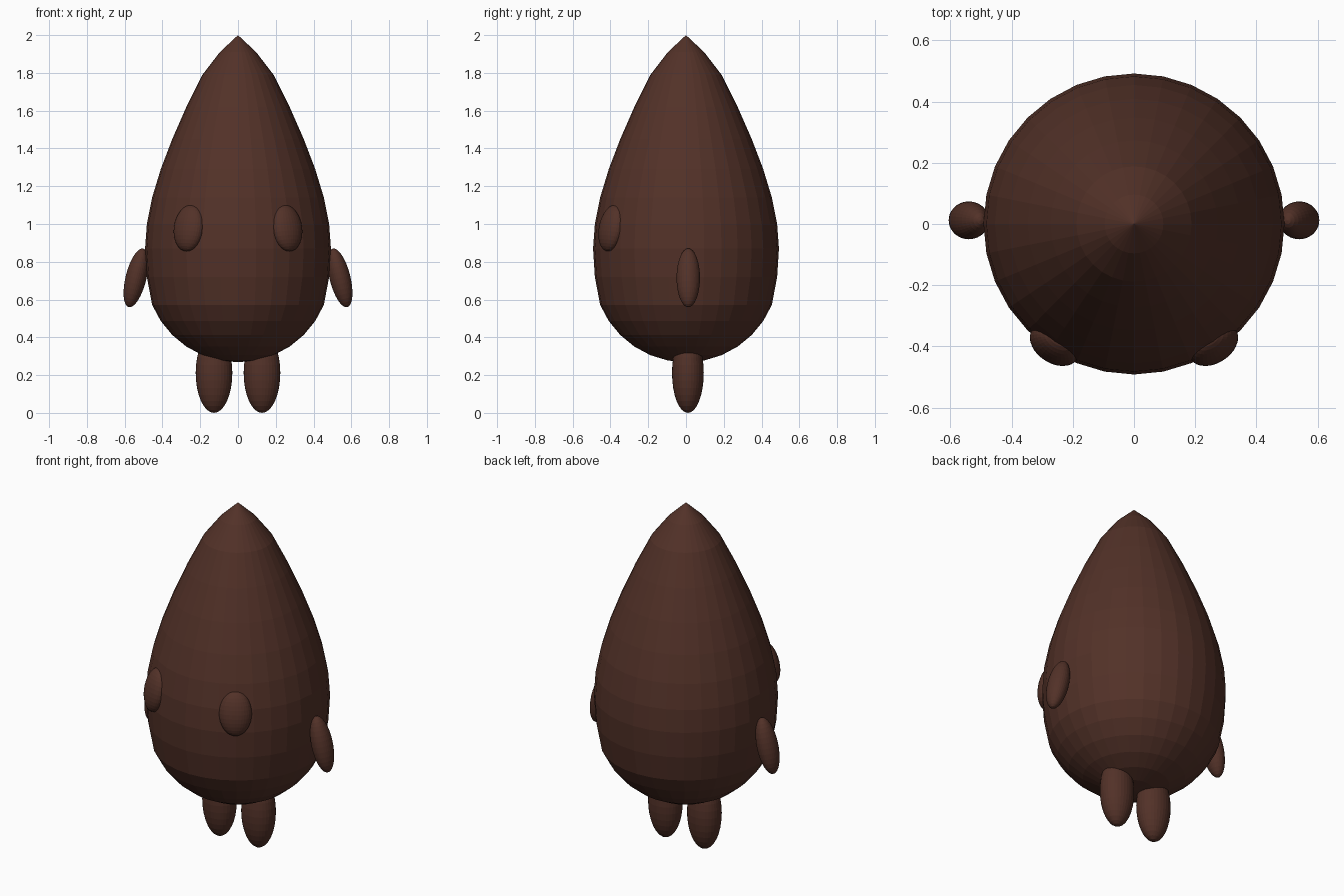
import bpy, bmesh
from math import sin, cos, pi, radians
from mathutils import Matrix, Vector, Euler

default = bpy.data.objects.get("Cube")
if default:
    bpy.data.objects.remove(default)

brown = bpy.data.materials.new("dark_brown")
brown.use_nodes = True
COLOUR = (0.085, 0.031, 0.021, 1)
brown.diffuse_color = COLOUR
brown.node_tree.nodes["Principled BSDF"].inputs["Base Color"].default_value = COLOUR


def ball(name):
    """Flat-shaded unit sphere with its poles on z."""
    mesh = bpy.data.meshes.new(name)
    bm = bmesh.new()
    bmesh.ops.create_uvsphere(bm, u_segments=32, v_segments=16, radius=1)
    bm.to_mesh(mesh)
    bm.free()
    mesh.materials.append(brown)
    obj = bpy.data.objects.new(name, mesh)
    bpy.context.collection.objects.link(obj)
    return obj


def ellipsoid(name, centre, radii, turn=(0, 0, 0)):
    obj = ball(name)
    rotation = Euler([radians(a) for a in turn]).to_matrix().to_4x4()
    obj.data.transform(Matrix.Translation(Vector(centre)) @ rotation @ Matrix.Diagonal((*radii, 1)))


# Body: round below, rings of the upper part drawn up to a point
RADIUS, MIDDLE = 0.492, 0.76
upper_heights = [0.72, 0.87, 1.0, 1.14, 1.29, 1.45, 1.62, 1.79, 1.91, 2.0]
body = ball("body")
for v in body.data.vertices:
    ring = round((pi - Vector((0, 0, 1)).angle(v.co)) / (pi / 16))
    if ring < 7:
        z = MIDDLE - RADIUS * cos(ring * pi / 16)
    else:
        z = upper_heights[ring - 7]
    v.co = (v.co.x * RADIUS, v.co.y * RADIUS, z)

# Eyes, arms and legs in pairs
for side, label in ((-1, "right"), (1, "left")):
    ellipsoid(label + "_eye", (side * 0.26, -0.395, 0.978),
              (0.088, 0.055, 0.125), (-12, 0, side * 33))
    ellipsoid(label + "_arm", (side * 0.54, 0.012, 0.715),
              (0.055, 0.062, 0.16), (0, side * -14, 0))
    ellipsoid(label + "_leg", (side * 0.127, 0.01, 0.212),
              (0.097, 0.084, 0.212))
